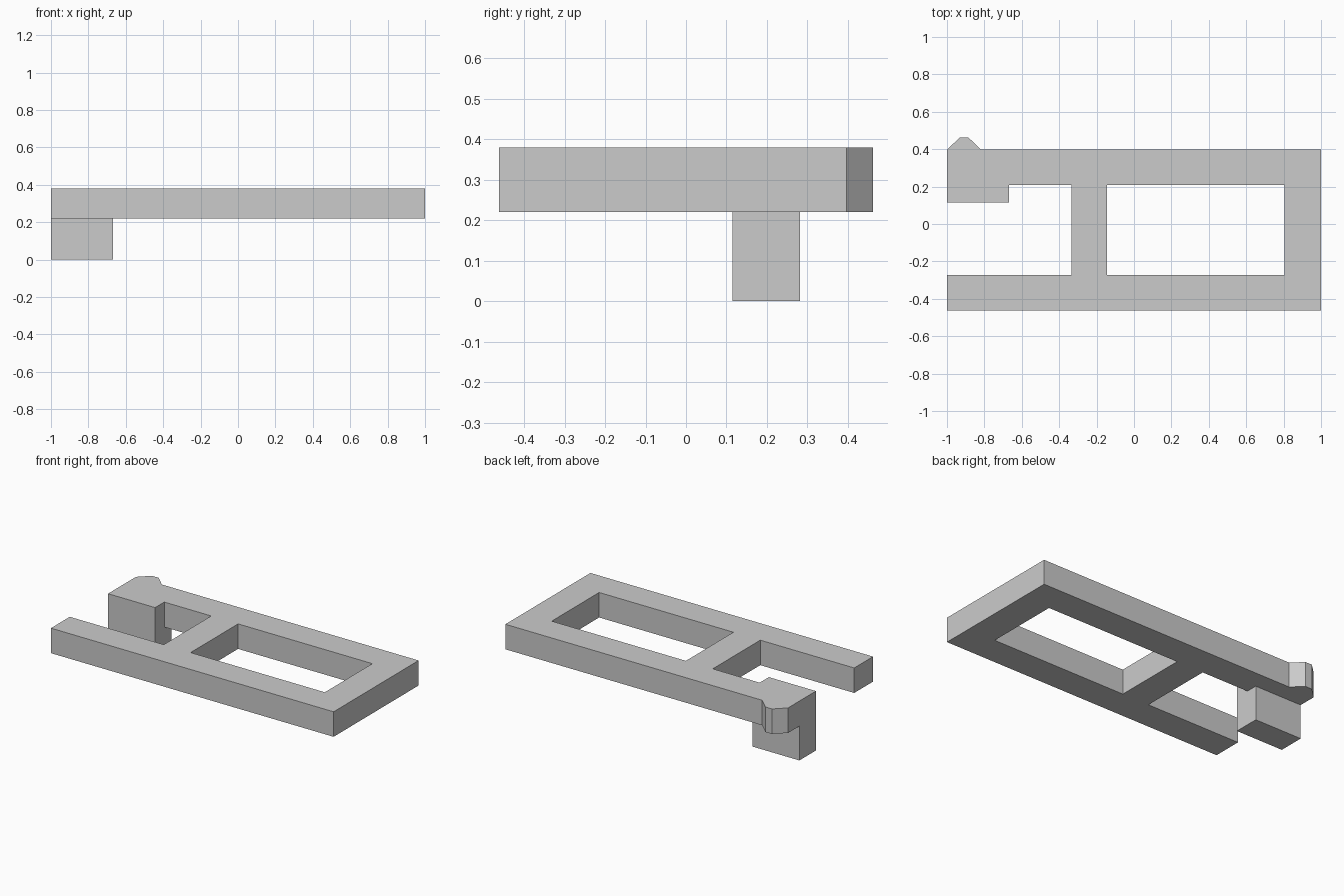
import bpy
import bmesh

default_cube = bpy.data.objects.get("Cube")
if default_cube:
    bpy.data.objects.remove(default_cube, do_unlink=True)

# Single plain grey material
GREY = (0.6, 0.6, 0.6, 1.0)
grey = bpy.data.materials.new("plain grey")
grey.use_nodes = True
grey.diffuse_color = GREY
grey.node_tree.nodes["Principled BSDF"].inputs["Base Color"].default_value = GREY


def rectangle(x0, x1, y0, y1):
    return [(x0, y0), (x1, y0), (x1, y1), (x0, y1)]


def extruded_part(name, loops, z0, z1):
    """Fill closed outlines (inner ones become holes) and extrude upward."""
    bm = bmesh.new()
    edges = []
    for loop in loops:
        verts = [bm.verts.new((x, y, z0)) for x, y in loop]
        edges += [bm.edges.new((v, verts[i - 1])) for i, v in enumerate(verts)]
    bmesh.ops.triangle_fill(bm, edges=edges, use_beauty=True)
    result = bmesh.ops.extrude_face_region(
        bm, geom=bm.faces[:], use_keep_orig=True)
    top = [g for g in result["geom"] if isinstance(g, bmesh.types.BMVert)]
    bmesh.ops.translate(bm, verts=top, vec=(0, 0, z1 - z0))
    bmesh.ops.recalc_face_normals(bm, faces=bm.faces[:])
    mesh = bpy.data.meshes.new(name)
    bm.to_mesh(mesh)
    bm.free()
    mesh.materials.append(grey)
    obj = bpy.data.objects.new(name, mesh)
    bpy.context.collection.objects.link(obj)
    return obj


# Key levels shared by the parts
PLATE_BOTTOM, PLATE_TOP = 0.22, 0.38
FRONT, BACK = -0.462, 0.397
RAIL_FRONT, RAIL_BACK = -0.272, 0.208
PAD_EDGE, PAD_FRONT = -0.667, 0.115

# Flat frame: open slot at the right end, small catch at the back corner
outline = [
    (-1, FRONT), (1, FRONT), (1, BACK),
    (-0.817, BACK), (-0.885, 0.462), (-0.932, 0.462), (-1, BACK),
    (-1, PAD_FRONT), (PAD_EDGE, PAD_FRONT), (PAD_EDGE, RAIL_BACK),
    (-0.335, RAIL_BACK), (-0.335, RAIL_FRONT), (-1, RAIL_FRONT),
]
window = rectangle(-0.145, 0.805, RAIL_FRONT, RAIL_BACK)
extruded_part("frame", [outline, window], PLATE_BOTTOM, PLATE_TOP)

# Foot block under the corner pad
foot = rectangle(-1, PAD_EDGE, PAD_FRONT, 0.282)
extruded_part("foot_block", [foot], 0, PLATE_BOTTOM)
